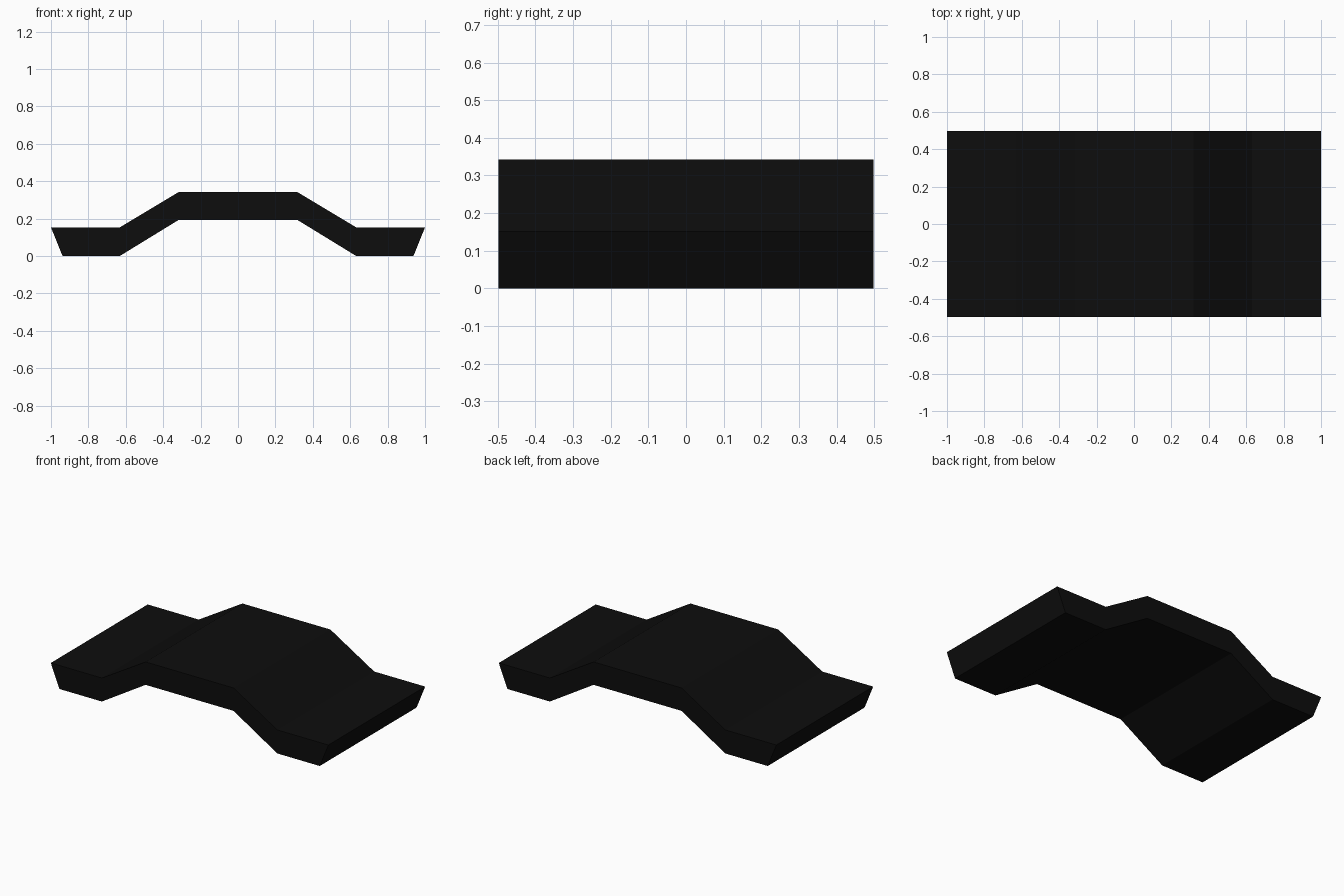
import bpy, bmesh

if "Cube" in bpy.data.objects:
    bpy.data.objects.remove(bpy.data.objects["Cube"])

# Dark material
dark = bpy.data.materials.new("near black")
dark.diffuse_color = (0.004, 0.004, 0.004, 1)
dark.use_nodes = True
dark.node_tree.nodes["Principled BSDF"].inputs["Base Color"].default_value = dark.diffuse_color

# Hat-shaped profile: right half, from the top centre round to the underside
half = [(0.317, 0.342), (0.632, 0.153), (1.0, 0.153),
        (0.938, 0.0), (0.632, 0.0), (0.317, 0.193)]
DEPTH = 0.997

# Mirror the half profile into one closed outline
outline = half + [(-x, z) for x, z in reversed(half)]

# Extrude the outline along y
bm = bmesh.new()
face = bm.faces.new([bm.verts.new((x, -DEPTH / 2, z)) for x, z in outline])
result = bmesh.ops.extrude_face_region(bm, geom=[face], use_keep_orig=True)
new_verts = [g for g in result["geom"] if isinstance(g, bmesh.types.BMVert)]
bmesh.ops.translate(bm, verts=new_verts, vec=(0, DEPTH, 0))
bmesh.ops.recalc_face_normals(bm, faces=bm.faces)

mesh = bpy.data.meshes.new("folded_plate")
bm.to_mesh(mesh)
bm.free()
mesh.materials.append(dark)
plate = bpy.data.objects.new("folded_plate", mesh)
bpy.context.collection.objects.link(plate)
